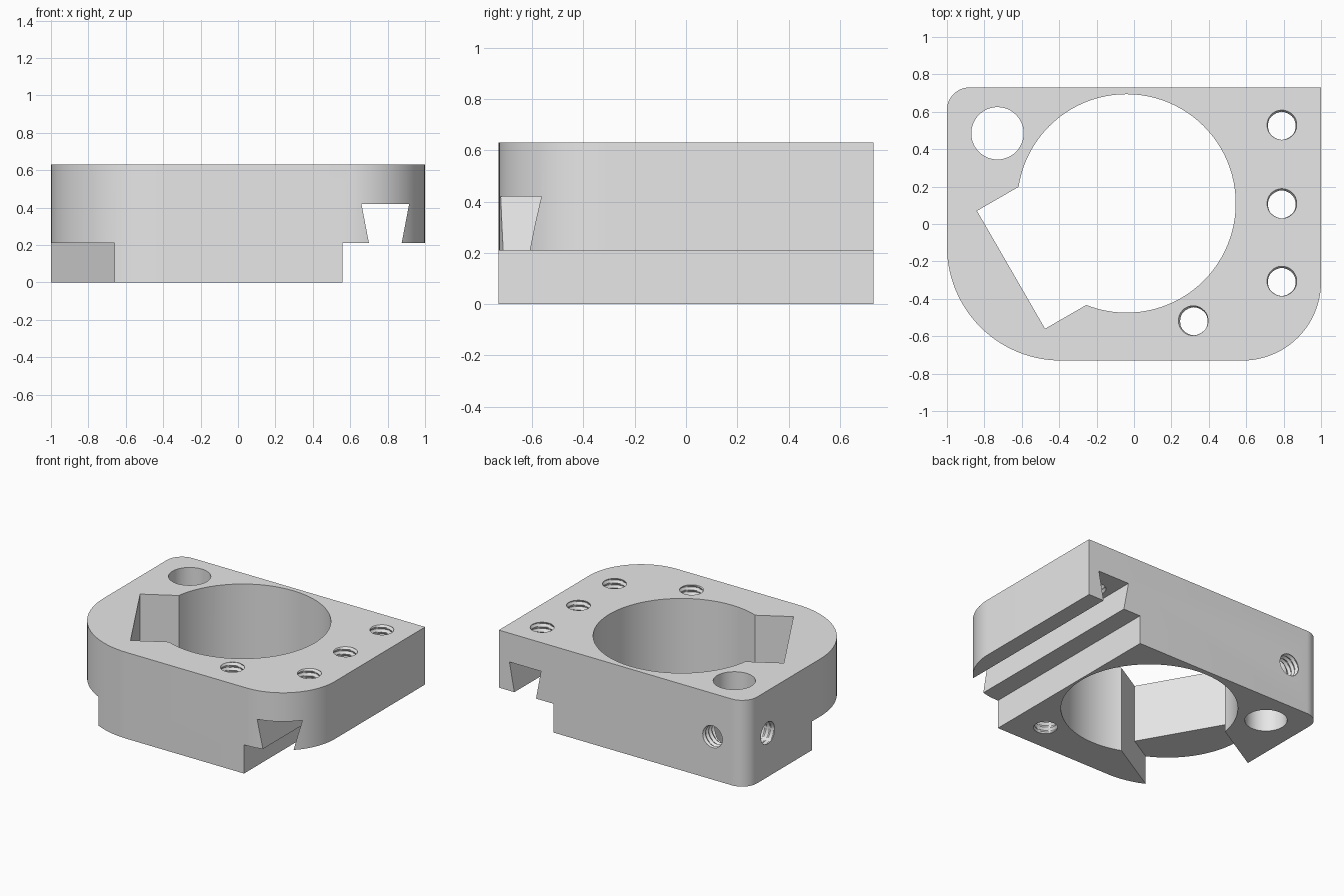
import bpy, bmesh, math
from math import sin, cos, pi, tau, radians
from mathutils import Matrix, Vector

if "Cube" in bpy.data.objects:
    bpy.data.objects.remove(bpy.data.objects["Cube"], do_unlink=True)

HEIGHT = 0.63
STEP = 0.21
UPRIGHT = Matrix.Rotation(pi / 2, 4, "X")    # turns a flat profile to stand in x-z

grey = bpy.data.materials.new("light_grey")
grey.use_nodes = True
grey.diffuse_color = (0.8, 0.8, 0.8, 1)
grey.node_tree.nodes["Principled BSDF"].inputs["Base Color"].default_value = grey.diffuse_color


def make_object(name, bm, matrix):
    bmesh.ops.transform(bm, matrix=matrix, verts=bm.verts)
    bmesh.ops.recalc_face_normals(bm, faces=bm.faces)
    mesh = bpy.data.meshes.new(name)
    bm.to_mesh(mesh)
    bm.free()
    mesh.materials.append(grey)
    obj = bpy.data.objects.new(name, mesh)
    bpy.context.collection.objects.link(obj)
    return obj


def arc(cx, cy, r, start, end, steps):
    angles = [radians(start + (end - start) * i / steps) for i in range(steps + 1)]
    return [(cx + r * cos(a), cy + r * sin(a)) for a in angles]


def prism(name, points, low, high, matrix=Matrix()):
    bm = bmesh.new()
    face = bm.faces.new([bm.verts.new((x, y, low)) for x, y in points])
    result = bmesh.ops.extrude_face_region(bm, geom=[face])
    top = [v for v in result["geom"] if isinstance(v, bmesh.types.BMVert)]
    bmesh.ops.translate(bm, verts=top, vec=(0, 0, high - low))
    return make_object(name, bm, matrix)


def cylinder(name, x, y, r, sides):
    return prism(name, arc(x, y, r, 0, 360, sides)[:-1], -0.1, HEIGHT + 0.1)


def thread(name, matrix, length, minor=0.073, major=0.086, pitch=0.036):
    # Helical cutter: the radius is a triangle wave that climbs with the angle
    sides, per_turn = 32, 6
    rows = round(length / pitch * per_turn)
    bm = bmesh.new()
    rings = []
    for j in range(rows + 1):
        ring = []
        for i in range(sides):
            phase = (j / per_turn - i / sides) % 1
            r = minor + (major - minor) * (1 - abs(2 * phase - 1))
            a = tau * i / sides
            ring.append(bm.verts.new((r * cos(a), r * sin(a), length * j / rows)))
        rings.append(ring)
    for low, high in zip(rings, rings[1:]):
        for i in range(sides):
            k = (i + 1) % sides
            bm.faces.new((low[i], low[k], high[k]))
            bm.faces.new((low[i], high[k], high[i]))
    bm.faces.new(rings[0][::-1])
    bm.faces.new(rings[-1])
    return make_object(name, bm, matrix)


# Block with three rounded corners and one sharp corner
outline = [(1, 0.73)]
outline += arc(-0.88, 0.61, 0.12, 90, 180, 12)
outline += arc(-0.39, -0.12, 0.61, 180, 270, 28)
outline += arc(0.58, -0.31, 0.42, 270, 360, 24)
body = prism("clamp_body", outline, 0, HEIGHT)

# Side step and dovetail groove
rail = [(0.56, -0.1), (1.1, -0.1), (1.1, STEP), (0.875, STEP), (0.915, 0.42),
        (0.66, 0.42), (0.70, STEP), (0.56, STEP)]
cutters = [prism("dovetail_cutter", rail, -1, 1, UPRIGHT)]

# Large bore and the plain corner hole
cutters.append(cylinder("bore_cutter", -0.04, 0.11, 0.584, 96))
cutters.append(cylinder("corner_hole_cutter", -0.73, 0.485, 0.14, 48))

# Angled pocket, open to the outside below the step height
pocket = [(-0.6, -0.1), (0.42, -0.1), (0.42, 0.8), (0, 0.8), (0, STEP), (-0.6, STEP)]
place = Matrix.Translation((-0.6575, -0.245, 0)) @ Matrix.Rotation(radians(30), 4, "Z")
cutters.append(prism("pocket_cutter", pocket, -0.364, 0.364, place @ UPRIGHT))

# Threaded holes: three over the dovetail, one through the front, two into the corner hole
for y in (0.525, 0.105, -0.31):
    cutters.append(thread("rail_thread_cutter", Matrix.Translation((0.79, y, 0.35)), 0.35))
cutters.append(thread("front_thread_cutter", Matrix.Translation((0.32, -0.52, -0.05)), 0.75))
for side in ((-1, 0, 0), (0, 1, 0)):
    turn = Vector(side).to_track_quat("Z", "X").to_matrix().to_4x4()
    place = Matrix.Translation((-0.73, 0.485, HEIGHT / 2))
    cutters.append(thread("side_thread_cutter", place @ turn, 0.33))

# Cut everything out of the block
bpy.context.view_layer.objects.active = body
for cutter in cutters:
    cutter.hide_render = True
    mod = body.modifiers.new(cutter.name, "BOOLEAN")
    mod.operation = "DIFFERENCE"
    mod.solver = "EXACT"
    mod.object = cutter
    bpy.ops.object.modifier_apply(modifier=mod.name)
    bpy.data.objects.remove(cutter, do_unlink=True)

bpy.ops.object.select_all(action="DESELECT")
body.select_set(True)
bpy.ops.object.shade_smooth_by_angle(angle=radians(30))
